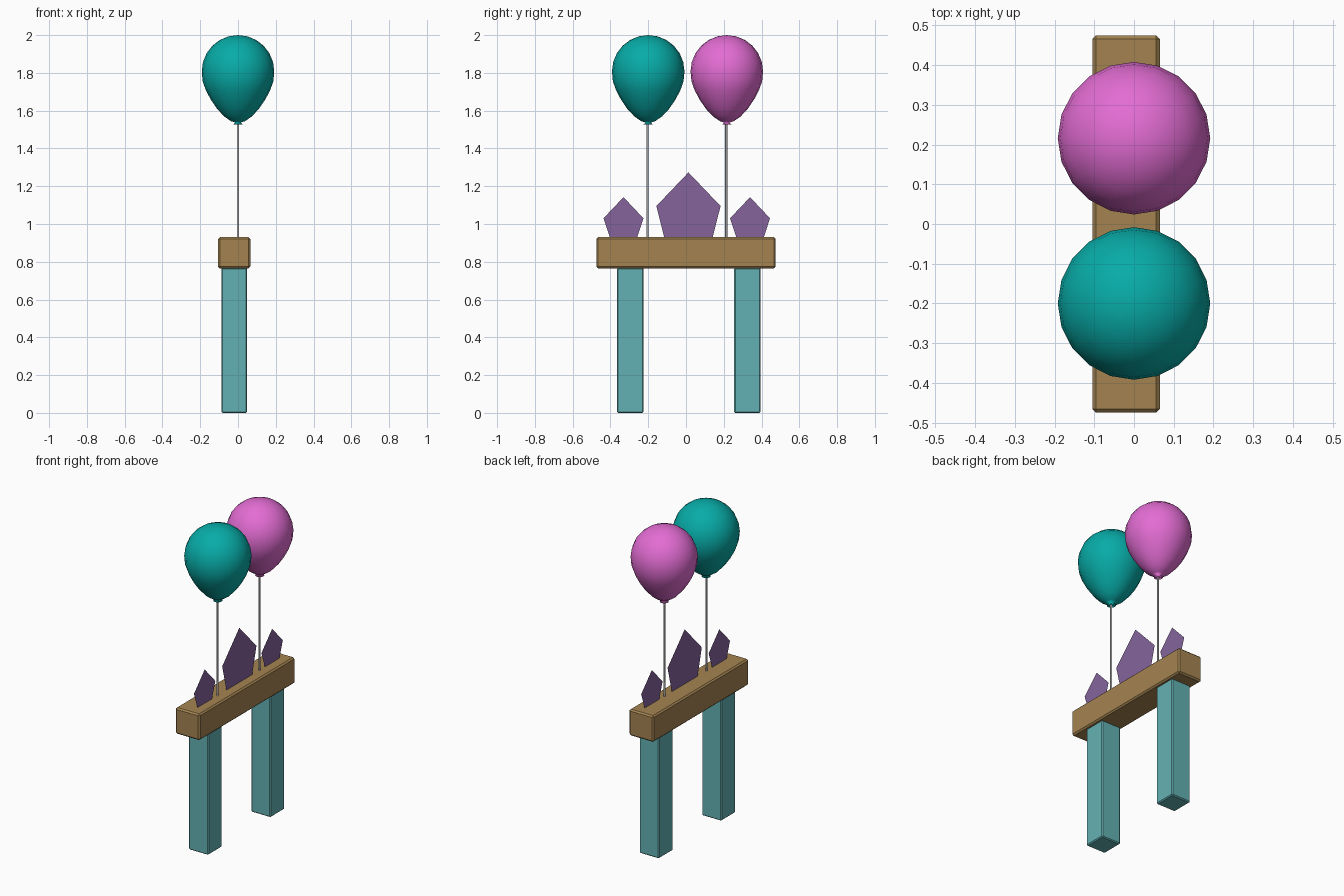
import bpy, bmesh, math

if "Cube" in bpy.data.objects:
    bpy.data.objects.remove(bpy.data.objects["Cube"])


def material(name, srgb):
    m = bpy.data.materials.new(name)
    m.diffuse_color = [(c / 255) ** 2.2 for c in srgb] + [1]
    m.use_nodes = True
    m.node_tree.nodes["Principled BSDF"].inputs["Base Color"].default_value = m.diffuse_color
    return m


WOOD = material("wood", (163, 131, 82))
LEG = material("leg_teal", (100, 176, 178))
TEAL = material("balloon_teal", (16, 170, 166))
PINK = material("balloon_pink", (226, 108, 210))
PURPLE = material("crystal_purple", (132, 100, 155))


def make(name, bm, mat=None):
    me = bpy.data.meshes.new(name)
    bm.to_mesh(me)
    bm.free()
    ob = bpy.data.objects.new(name, me)
    bpy.context.collection.objects.link(ob)
    if mat:
        me.materials.append(mat)
    return ob


def box(name, lo, hi, mat, bevel):
    bm = bmesh.new()
    bmesh.ops.create_cube(bm, size=1)
    for v in bm.verts:
        v.co = [l + (c + 0.5) * (h - l) for c, l, h in zip(v.co, lo, hi)]
    ob = make(name, bm, mat)
    mod = ob.modifiers.new("bevel", 'BEVEL')
    mod.width = bevel
    mod.segments = 1
    return ob


def lathe(name, profile, y, sides, mat=None):
    bm = bmesh.new()
    vs = [bm.verts.new((0, r, z)) for r, z in profile]
    es = [bm.edges.new(p) for p in zip(vs, vs[1:])]
    bmesh.ops.spin(bm, geom=vs + es, cent=(0, 0, 0), axis=(0, 0, 1),
                   angle=math.tau, steps=sides, use_duplicate=False)
    bmesh.ops.remove_doubles(bm, verts=bm.verts, dist=0.0005)
    bmesh.ops.recalc_face_normals(bm, faces=bm.faces)
    for v in bm.verts:
        v.co.y += y
    for f in bm.faces:
        f.smooth = True
    return make(name, bm, mat)


# Beam on two legs
box("beam", (-0.105, -0.475, 0.765), (0.065, 0.475, 0.93), WOOD, 0.009)
for name, y in (("front_leg", -0.295), ("back_leg", 0.325)):
    box(name, (-0.088, y - 0.07, 0), (0.048, y + 0.07, 0.768), LEG, 0.006)

# Balloons: domed top, tapered bottom with a small knot lip
R = 0.192
dome = [(R * math.sin(a), 1.808 + R * math.cos(a))
        for a in (math.radians(15 * i) for i in range(7))]
taper = [(0.187, 1.755), (0.171, 1.71), (0.145, 1.66), (0.111, 1.61),
         (0.073, 1.569), (0.036, 1.544), (0.014, 1.537), (0.026, 1.526), (0, 1.53)]
for name, y, mat in (("front", -0.2, TEAL), ("back", 0.216, PINK)):
    lathe(name + "_balloon", dome + taper, y, 20, mat)
    lathe(name + "_string", [(0.0055, 1.535), (0.0055, 0.925)], y - 0.003, 8)

# Flat pentagonal crystals: centre y, half width, base half width, side z, tip z
for name, y, w, b, side, tip in (("front_crystal", -0.331, 0.106, 0.071, 1.03, 1.142),
                                 ("middle_crystal", 0.013, 0.17, 0.127, 1.095, 1.273),
                                 ("back_crystal", 0.339, 0.106, 0.071, 1.03, 1.142)):
    bm = bmesh.new()
    pts = [(-b, 0.925), (b, 0.925), (w, side), (0, tip), (-w, side)]
    bm.faces.new([bm.verts.new((0, y + dy, z)) for dy, z in pts])
    make(name, bm, PURPLE)
